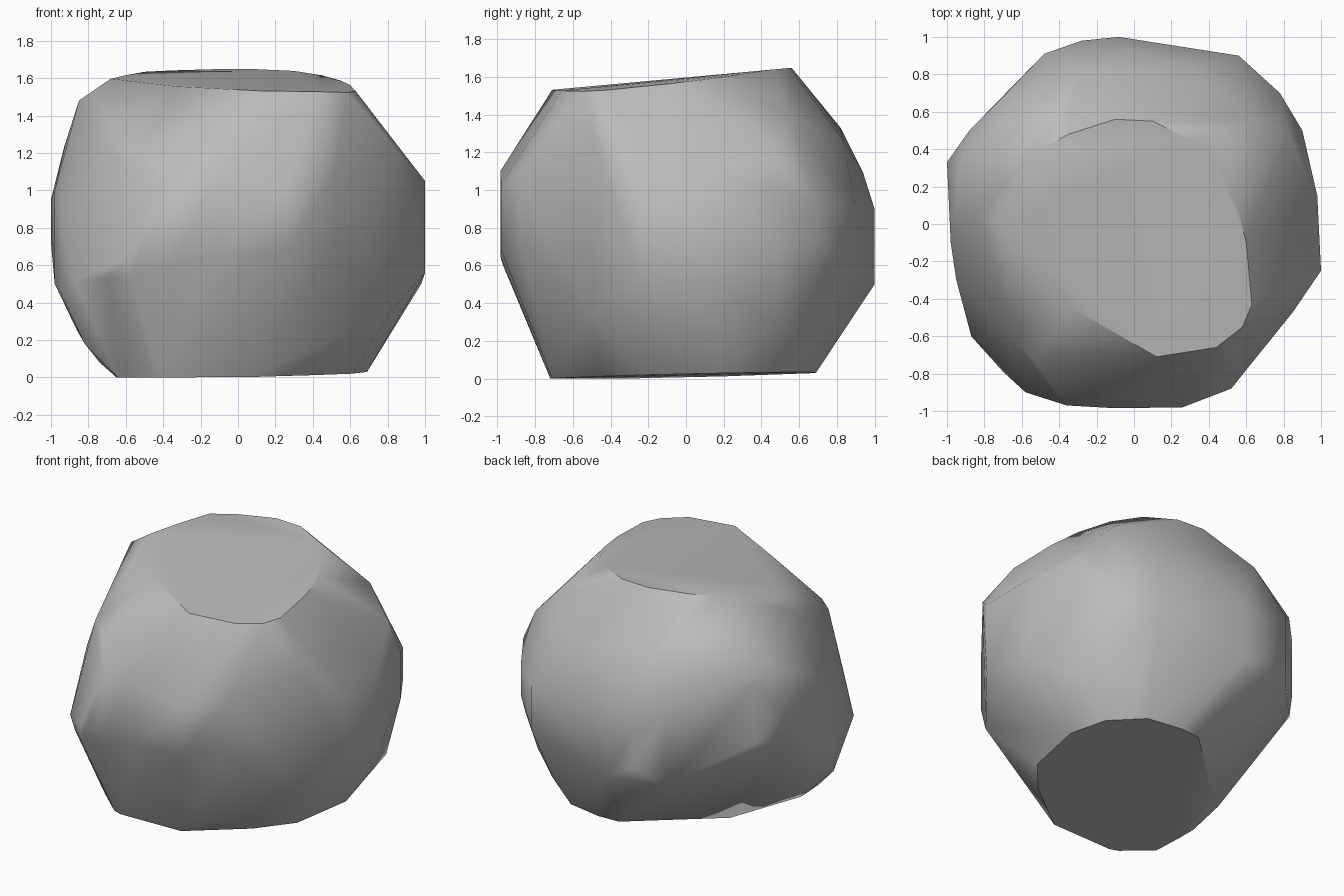
import bpy
import bmesh
import math

# Remove the default cube if present
default_cube = bpy.data.objects.get("Cube")
if default_cube:
    bpy.data.objects.remove(default_cube, do_unlink=True)


def make_material(name, color):
    material = bpy.data.materials.new(name)
    material.use_nodes = True
    material.diffuse_color = color
    shader = material.node_tree.nodes["Principled BSDF"]
    shader.inputs["Base Color"].default_value = color
    shader.inputs["Roughness"].default_value = 0.8
    return material


def top_height(x, y):
    """Tilted flat top that drops a little at its left edge."""
    return 1.597 + 0.092 * y - 0.1 * max(0, x - 0.35)


def bottom_height(x, y):
    """Slightly tilted resting face."""
    return max(0, 0.015 + 0.015 * x + 0.02 * y)


# Girth of the rock: x, y, lower height, upper height of each upright edge
girth = [
    (.26, -.98, .68, 1.03), (-.1, -.985, .65, 1.1), (-.36, -.97, .6, 1.05),
    (-.58, -.9, .54, .64), (-.95, -.3, .46, .87), (-.98, -.1, .5, 1),
    (-1, .33, .72, .95), (-.88, .5, .75, 1.15), (-.48, .91, .5, 1),
    (-.28, .98, .6, .85), (-.08, 1, .5, .9), (.56, .9, .62, .92),
    (.78, .7, .72, .93), (.9, .5, .68, 1.01), (.98, .15, .5, 1.07),
    (1, -.25, .56, 1.05), (.52, -.88, .74, 1.08),
]

# Outline of the flat top
top = [
    (.12, -.71), (.44, -.66), (.58, -.55), (.63, -.43), (.6, -.1),
    (.55, .1), (.45, .3), (.3, .45), (.1, .55), (-.1, .56),
    (-.35, .48), (-.5, .4), (-.6, .2), (-.68, 0), (-.33, -.45),
]

# Outline of the resting face
bottom = [
    (-.46, -.7), (-.4, -.72), (.06, -.71), (.42, -.44), (.61, -.22),
    (.69, .2), (.62, .46), (.43, .65), (.19, .69), (.04, .68),
    (-.27, .36), (-.48, .2), (-.54, -.1), (-.65, -.33), (-.64, -.54),
]

# Corners on the upper shoulder
upper_shoulder = [
    (-.85, .04, 1.48), (-.93, .34, 1.23), (-.72, .66, 1.19),
    (-.69, -.58, 1.22), (-.54, -.72, 1.2), (.62, -.7, 1.2),
    (.85, -.47, 1.22), (-.3, .82, 1.33), (-.05, .94, 1.09),
    (.3, .83, 1.27), (.82, .48, 1.21), (.63, .55, 1.4),
]

# Corners on the lower shoulder
lower_shoulder = [
    (-.7, -.79, .53), (-.87, -.6, .52), (-.86, -.2, .25),
    (-.82, -.45, .18), (-.74, -.3, .08), (-.58, .62, .45),
    (.06, .86, .36), (.55, .68, .2), (.79, .5, .27),
    (.61, .82, .58), (.77, .66, .58), (.16, -.85, .33), (.8, -.5, .33),
]

points = upper_shoulder + lower_shoulder
for x, y, low, high in girth:
    points += [(x, y, low), (x, y, high)]
points += [(x, y, top_height(x, y)) for x, y in top]
points += [(x, y, bottom_height(x, y)) for x, y in bottom]

# Wrap the corners in a convex boulder
bm = bmesh.new()
for point in points:
    bm.verts.new(point)
result = bmesh.ops.convex_hull(bm, input=bm.verts)
unused = {item for item in result["geom_interior"] + result["geom_unused"]
          if isinstance(item, bmesh.types.BMVert)}
bmesh.ops.delete(bm, geom=list(unused), context='VERTS')

# Merge nearly flat neighbours into broad chipped facets
bmesh.ops.dissolve_limit(bm, angle_limit=math.radians(3),
                         verts=bm.verts, edges=bm.edges)
bmesh.ops.recalc_face_normals(bm, faces=bm.faces)

mesh = bpy.data.meshes.new("boulder")
bm.to_mesh(mesh)
bm.free()
mesh.materials.append(make_material("stone grey", (0.5, 0.5, 0.5, 1)))

boulder = bpy.data.objects.new("boulder", mesh)
bpy.context.collection.objects.link(boulder)

# Soft shading that keeps the large facets reading as flat
bpy.ops.object.select_all(action='DESELECT')
boulder.select_set(True)
bpy.context.view_layer.objects.active = boulder
bpy.ops.object.shade_smooth_by_angle(angle=math.radians(42))
weighted = boulder.modifiers.new("facet_shading", 'WEIGHTED_NORMAL')
weighted.keep_sharp = True
